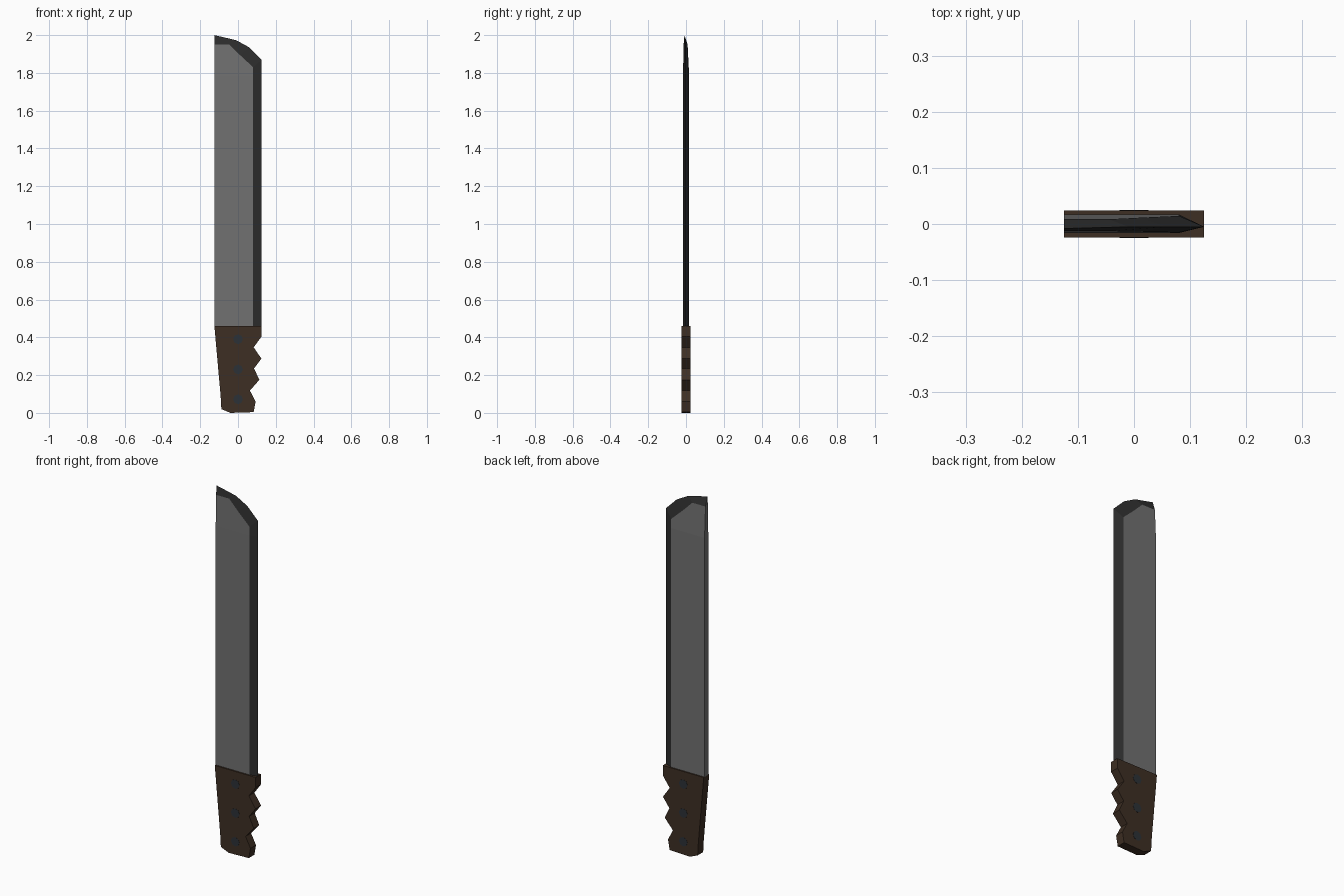
import bpy, bmesh, math

if "Cube" in bpy.data.objects:
    bpy.data.objects.remove(bpy.data.objects["Cube"])


def material(name, col):
    m = bpy.data.materials.new(name)
    m.diffuse_color = (*col, 1)
    m.use_nodes = True
    m.node_tree.nodes["Principled BSDF"].inputs["Base Color"].default_value = m.diffuse_color
    return m


steel = material("grey steel", (0.165, 0.165, 0.165))
edge_mat = material("dark sharpened edge", (0.027, 0.027, 0.027))
wood = material("dark brown wood", (0.048, 0.028, 0.017))
rivet_mat = material("blue grey rivet", (0.025, 0.031, 0.037))


def finish(bm, name, mats):
    bmesh.ops.recalc_face_normals(bm, faces=bm.faces)
    me = bpy.data.meshes.new(name)
    bm.to_mesh(me)
    bm.free()
    for m in mats:
        me.materials.append(m)
    ob = bpy.data.objects.new(name, me)
    bpy.context.collection.objects.link(ob)
    return ob


# Blade: flat cheeks, with a dark bevel between the inner line and the cutting edge
BASE, BEND, SPINE = 0.46, 1.78, -0.125
outer = [(SPINE, 2.0), (-0.01, 1.973), (0.06, 1.935), (0.125, 1.87), (0.125, BEND), (0.125, BASE)]
inner = [(SPINE, 1.95), (-0.045, 1.95), (0.01, 1.895), (0.08, 1.83), (0.08, BEND), (0.08, BASE)]
bm = bmesh.new()
edge = [bm.verts.new((x, -0.008 if i == 0 else -0.005, z)) for i, (x, z) in enumerate(outer)]
sides = []
for y0, slope in ((-0.016, 0.02), (0.017, -0.05)):
    def cheek(x, z):
        return bm.verts.new((x, y0 + slope * max(0, z - BEND), z))
    line = [cheek(x, z) for x, z in inner]
    back = [cheek(SPINE, BEND), cheek(SPINE, BASE)]
    bm.faces.new(line[:5] + [back[0]])
    bm.faces.new([back[0], line[4], line[5], back[1]])
    for i in range(5):
        bm.faces.new([line[i], edge[i], edge[i + 1], line[i + 1]]).material_index = 1
    sides.append((line, back))
(fl, fb), (bl, bb) = sides
bm.faces.new([edge[0], fl[0], fb[0], fb[1], bb[1], bb[0], bl[0]])
bm.faces.new([fb[1], fl[5], edge[5], bl[5], bb[1]])
finish(bm, "blade", [steel, edge_mat])

# Handle: flat slab with finger notches on the edge side
outline = [(-0.125, 0.46), (0.125, 0.46), (0.125, 0.405), (0.083, 0.347), (0.124, 0.287),
           (0.085, 0.235), (0.113, 0.175), (0.063, 0.118), (0.093, 0.06), (0.083, 0.004),
           (-0.04, 0.0), (-0.088, 0.02), (-0.092, 0.09)]
bm = bmesh.new()
face = bm.faces.new([bm.verts.new((x, -0.024, z)) for x, z in outline])
ext = bmesh.ops.extrude_face_region(bm, geom=[face], use_keep_orig=True)
bmesh.ops.translate(bm, vec=(0, 0.048, 0),
                    verts=[g for g in ext["geom"] if isinstance(g, bmesh.types.BMVert)])
finish(bm, "handle", [wood])

# Rivets passing through the handle
for n, z in enumerate((0.39, 0.23, 0.072)):
    bpy.ops.mesh.primitive_cylinder_add(vertices=8, radius=0.026, depth=0.05,
                                        location=(0, 0, z), rotation=(math.pi / 2, 0, 0))
    ob = bpy.context.object
    ob.name = f"rivet_{n + 1}"
    ob.data.materials.append(rivet_mat)
